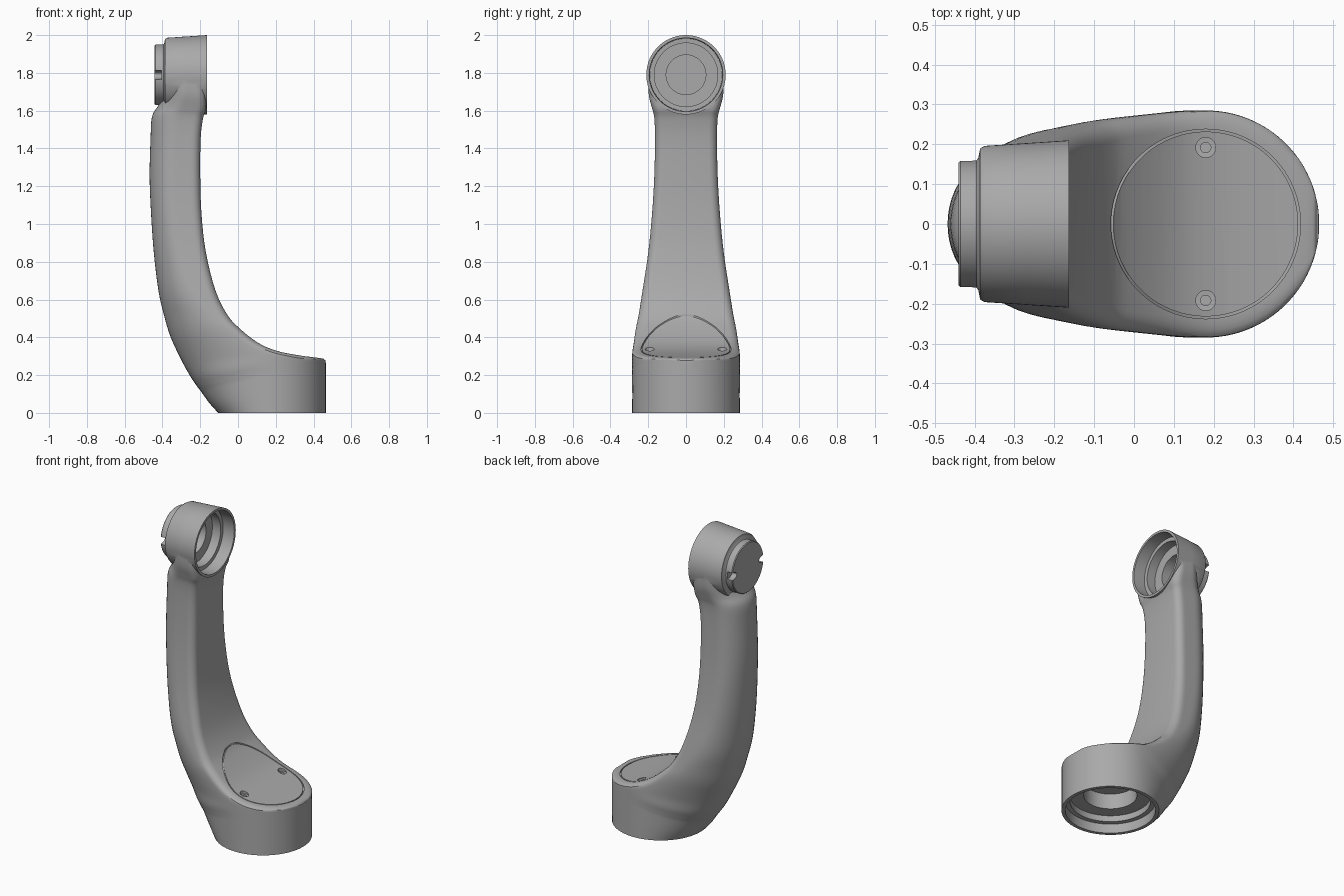
import bpy, bmesh
from math import sin, cos, pi, sqrt

cube = bpy.data.objects.get("Cube")
if cube:
    bpy.data.objects.remove(cube)

BASE_X, BASE_R, HEAD_Z = 0.18, 0.285, 1.79
EDGE_X = BASE_X + BASE_R

grey = bpy.data.materials.new("satin_grey")
grey.use_nodes = True
grey.diffuse_color = (0.4, 0.4, 0.4, 1)
grey.node_tree.nodes["Principled BSDF"].inputs["Base Color"].default_value = (0.4, 0.4, 0.4, 1)


def loft(name, rings, closed=False):
    """Skin a list of equal point rings; cap the ends or join last to first."""
    bm = bmesh.new()
    rows = [[bm.verts.new(p) for p in ring] for ring in rings]
    pairs = list(zip(rows, rows[1:]))
    if closed:
        pairs.append((rows[-1], rows[0]))
    for a, b in pairs:
        for i in range(len(a)):
            j = (i + 1) % len(a)
            bm.faces.new((a[i], a[j], b[j], b[i]))
    if not closed:
        bm.faces.new(rows[0])
        bm.faces.new(rows[-1])
    bmesh.ops.remove_doubles(bm, verts=bm.verts, dist=0.0004)
    bmesh.ops.recalc_face_normals(bm, faces=bm.faces)
    mesh = bpy.data.meshes.new(name)
    bm.to_mesh(mesh)
    bm.free()
    obj = bpy.data.objects.new(name, mesh)
    bpy.context.collection.objects.link(obj)
    mesh.materials.append(grey)
    return obj


def turned(name, profile, axis, centre, squash=1.0, n=72):
    """Turn (radius, position) steps about the x or z axis through centre."""
    rings = []
    for r, h in profile:
        ring = []
        for k in range(n):
            u, v = r * cos(2 * pi * k / n), r * sin(2 * pi * k / n) * squash
            x, y, z = centre
            ring.append((x + h, y + u, z + v) if axis == "x" else (x + u, y + v, z + h))
        rings.append(ring)
    return loft(name, rings)


def combine(target, tool, operation):
    mod = target.modifiers.new(operation.lower(), "BOOLEAN")
    mod.operation, mod.solver, mod.object = operation, "EXACT", tool
    bpy.context.view_layer.objects.active = target
    bpy.ops.object.modifier_apply(modifier=mod.name)
    bpy.data.objects.remove(tool)


# Arm sections: outer x, z; inner x, z; half width; share of section that is rounded
SECTIONS = [
    (-.105, 0, .465, 0, .285, .5), (-.15, .05, .465, .13, .285, .535),
    (-.19, .105, .465, .26, .285, .565), (-.205, .125, .458, .282, .285, .58),
    (-.22, .145, .435, .29, .285, .6), (-.25, .19, .32, .305, .285, .7),
    (-.29, .26, .2, .33, .284, .9), (-.325, .33, .1, .375, .277, .95),
    (-.36, .41, .0, .455, .265, .9), (-.39, .51, -.06, .525, .25, .8),
    (-.42, .64, -.12, .65, .23, .65), (-.445, .84, -.17, .85, .2, .55),
    (-.46, 1.05, -.193, 1.05, .18, .5), (-.468, 1.25, -.2, 1.25, .168, .5),
    (-.463, 1.45, -.198, 1.45, .164, .5), (-.455, 1.57, -.185, 1.56, .168, .5),
    (-.42, 1.63, -.17, 1.61, .18, .5), (-.39, 1.7, -.17, 1.68, .197, .5),
    (-.385, 1.78, -.17, 1.78, .2, .5)]


def smooth_rows(rows, steps=4):
    """Pass a Catmull-Rom spline through the rows."""
    out = []
    for i in range(len(rows) - 1):
        a, b, c, d = (rows[max(0, min(len(rows) - 1, i + k))] for k in (-1, 0, 1, 2))
        for s in range(steps):
            t = s / steps
            out.append([q + t * (r - p + t * (2 * p - 5 * q + 4 * r - s4 + t * (3 * q - p - 3 * r + s4))) / 2
                        for p, q, r, s4 in zip(a, b, c, d)])
    return out + [list(rows[-1])]


def section_ring(ox, oz, ix, iz, width, share, n=24):
    ix = min(ix, EDGE_X)
    length = sqrt((ix - ox) ** 2 + (iz - oz) ** 2)
    fillet = min(.045, EDGE_X - ix)
    side = []
    for k in range(n + 1):
        t = (1 - cos(pi * k / n)) / 2
        x, z = ox + (ix - ox) * t, oz + (iz - oz) * t
        h = width * sqrt(max(0, 1 - (1 - t / share) ** 2)) if t < share else width
        if x > BASE_X:
            h = min(h, sqrt(max(0, BASE_R ** 2 - (x - BASE_X) ** 2)))
        gap = (1 - t) * length
        if gap < fillet:
            h -= fillet - sqrt(max(0, fillet ** 2 - (fillet - gap) ** 2))
        side.append((x, max(h, 0), z))
    return side + [(x, -y, z) for x, y, z in reversed(side)]


rows = smooth_rows(SECTIONS)
body = loft("arm_body", [section_ring(*row) for row in rows])


def saddle_height(x):
    """Height of the inner surface of the arm at x."""
    for a, b in zip(rows, rows[1:]):
        if b[2] <= x < a[2]:
            return a[3] + (b[3] - a[3]) * (a[2] - x) / (a[2] - b[2])
    return rows[0][3]


# Head barrel with the round end cap
head_at = (0, 0, HEAD_Z)
head = turned("head", [(.21, -.163), (.203, -.27), (.196, -.375), (.19, -.386), (.166, -.391),
                       (.16, -.395), (.16, -.436), (.156, -.441)], "x", head_at)
combine(body, head, "UNION")

# Stepped bores in the head and under the base
combine(body, turned("head_bore", [(.197, -.1), (.192, -.24), (.168, -.241), (.168, -.3),
                                   (.105, -.301), (.105, -.415)], "x", head_at), "DIFFERENCE")
combine(body, turned("base_bore", [(.263, -.1), (.263, .06), (.235, .061), (.235, .1),
                                   (.155, .101), (.155, .2)], "z", (BASE_X, 0, 0)), "DIFFERENCE")

# Groove outlining the round cover on the saddle
groove = []
for k in range(96):
    c, s = cos(2 * pi * k / 96), sin(2 * pi * k / 96)
    top = saddle_height(BASE_X + .235 * c)
    groove.append([(BASE_X + r * c, r * s, top + dz)
                   for r, dz in ((.232, -.008), (.238, -.008), (.238, .06), (.232, .06))])
combine(body, loft("groove", groove, closed=True), "DIFFERENCE")

# Mirrored cap notches and cover screw holes
screw_z = saddle_height(BASE_X)
for side in (-1, 1):
    notch = turned("notch", [(.05, -.5), (.05, -.406)], "x", (0, side * .162, HEAD_Z), .48, 32)
    combine(body, notch, "DIFFERENCE")
    hole = turned("screw_hole", [(.025, .1), (.025, -.012), (.013, -.013), (.013, -.03)],
                  "z", (BASE_X, side * .192, screw_z), 1, 32)
    combine(body, hole, "DIFFERENCE")

bpy.ops.object.select_all(action="DESELECT")
body.select_set(True)
bpy.context.view_layer.objects.active = body
bpy.ops.object.shade_smooth_by_angle(angle=pi / 6)
